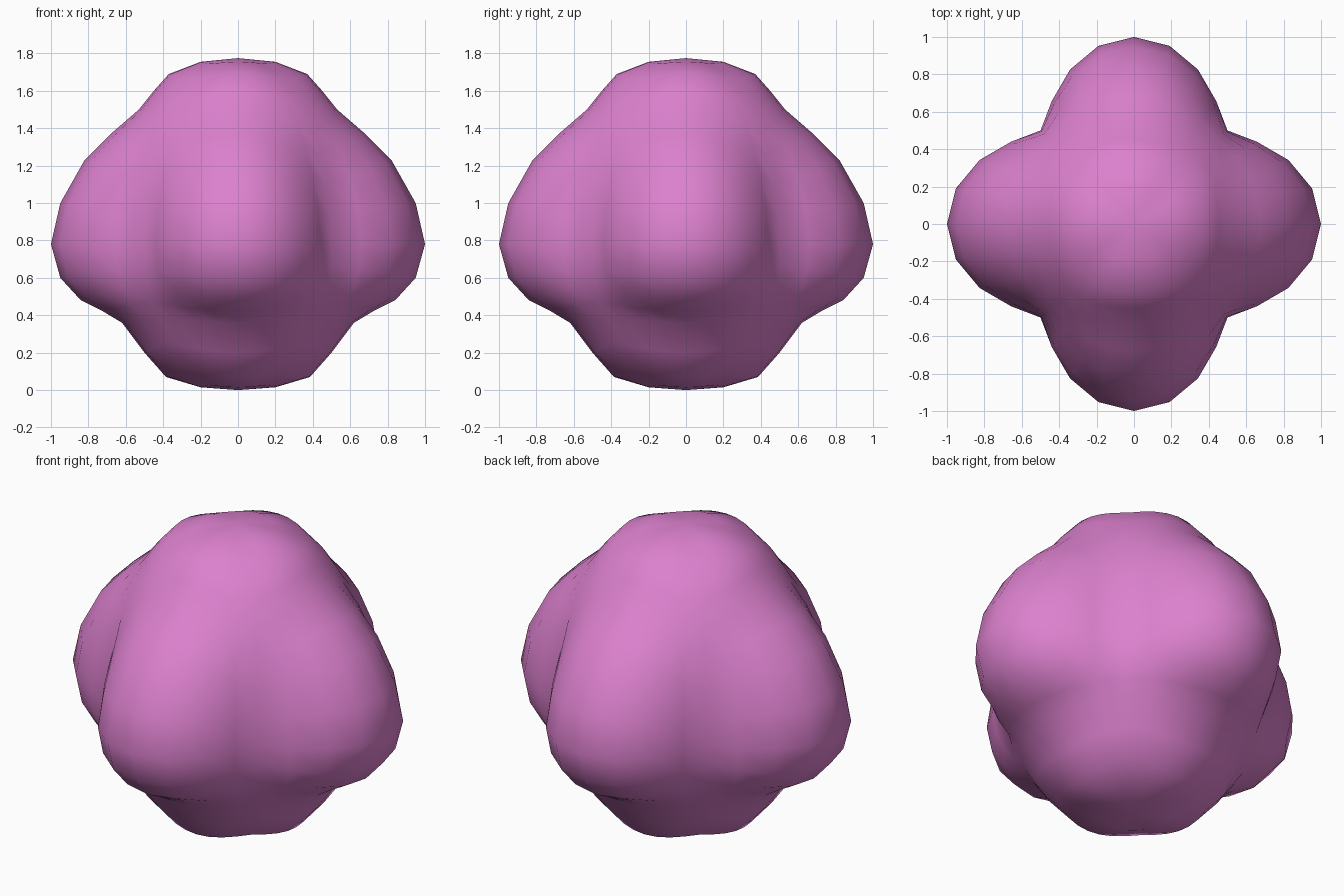
import bpy
import bmesh
from math import cos, sin, pi

default_cube = bpy.data.objects.get("Cube")
if default_cube:
    bpy.data.objects.remove(default_cube, do_unlink=True)

SEGMENTS = 32
CENTRE_HEIGHT = 0.78

# Vertical outline through the middle of a side lobe: (radius, height)
lobe_outline = [
    (0, .995), (.2, .975), (.37, .91), (.45, .82), (.53, .72), (.68, .59),
    (.82, .45), (.95, .22), (1, 0), (.95, -.18), (.84, -.3), (.72, -.36),
    (.62, -.42), (.5, -.58), (.385, -.71), (.2, -.765), (0, -.78),
]

# Vertical outline through the valley between two side lobes
valley_outline = [
    (0, .995), (.21, .965), (.38, .88), (.5, .75), (.58, .62), (.64, .48),
    (.68, .32), (.7, .15), (.707, 0), (.705, -.12), (.69, -.22), (.66, -.31),
    (.61, -.39), (.53, -.53), (.41, -.67), (.21, -.755), (0, -.78),
]


def make_material(name, colour):
    material = bpy.data.materials.new(name)
    material.use_nodes = True
    material.diffuse_color = colour
    shader = next(n for n in material.node_tree.nodes if n.type == 'BSDF_PRINCIPLED')
    shader.inputs["Base Color"].default_value = colour
    shader.inputs["Roughness"].default_value = 0.6
    return material


def lobe_weight(angle):
    """One on the middle of a lobe, zero in the valley."""
    return abs(cos(2 * angle)) ** 1.3


def blended_ring(bm, lobe, valley):
    """Ring of vertices that swings between the two outlines four times."""
    ring = []
    for i in range(SEGMENTS):
        angle = 2 * pi * i / SEGMENTS
        w = lobe_weight(angle)
        radius = valley[0] + (lobe[0] - valley[0]) * w
        height = valley[1] + (lobe[1] - valley[1]) * w
        ring.append(bm.verts.new((radius * cos(angle), radius * sin(angle),
                                  height + CENTRE_HEIGHT)))
    return ring


# Body: one closed skin with four side lobes, a top lobe and a bottom lobe
bm = bmesh.new()
rings = [blended_ring(bm, a, b)
         for a, b in zip(lobe_outline[1:-1], valley_outline[1:-1])]
top = bm.verts.new((0, 0, lobe_outline[0][1] + CENTRE_HEIGHT))
bottom = bm.verts.new((0, 0, lobe_outline[-1][1] + CENTRE_HEIGHT))

for i in range(SEGMENTS):
    j = (i + 1) % SEGMENTS
    bm.faces.new((top, rings[0][i], rings[0][j]))
    bm.faces.new((bottom, rings[-1][j], rings[-1][i]))
    for upper, lower in zip(rings, rings[1:]):
        bm.faces.new((upper[i], lower[i], lower[j], upper[j]))

bmesh.ops.recalc_face_normals(bm, faces=bm.faces)
for face in bm.faces:
    face.smooth = True

mesh = bpy.data.meshes.new("lobed_body")
bm.to_mesh(mesh)
bm.free()
mesh.materials.append(make_material("orchid_pink", (0.72, 0.22, 0.62, 1)))
body = bpy.data.objects.new("lobed_body", mesh)
bpy.context.scene.collection.objects.link(body)
